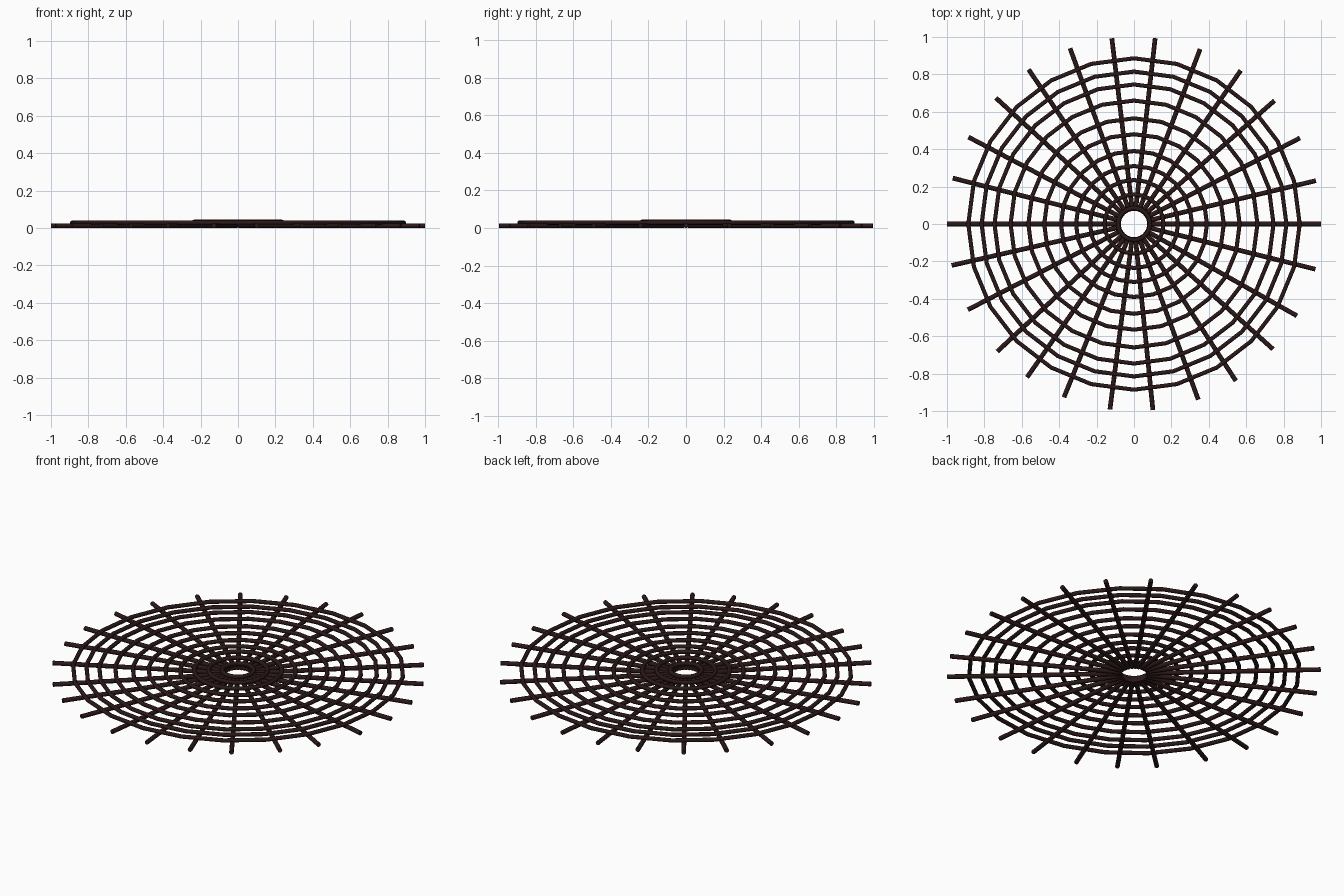
import bpy, bmesh, math
from mathutils import Matrix, Vector

if "Cube" in bpy.data.objects:
    bpy.data.objects.remove(bpy.data.objects["Cube"])

mat = bpy.data.materials.new("dark_brown")
mat.diffuse_color = (0.024, 0.009, 0.009, 1)
mat.use_nodes = True
mat.node_tree.nodes["Principled BSDF"].inputs["Base Color"].default_value = mat.diffuse_color


def finish(bm, name):
    bmesh.ops.recalc_face_normals(bm, faces=bm.faces)
    me = bpy.data.meshes.new(name)
    bm.to_mesh(me)
    bm.free()
    me.materials.append(mat)
    ob = bpy.data.objects.new(name, me)
    bpy.context.collection.objects.link(ob)
    for o in bpy.context.selected_objects:
        o.select_set(False)
    ob.select_set(True)
    bpy.context.view_layer.objects.active = ob
    bpy.ops.object.shade_smooth_by_angle(angle=math.radians(50))
    return ob


def spoke(index, degrees, inner=0.07, outer=1.0, rad=0.0125):
    bm = bmesh.new()
    m = (Matrix.Rotation(math.radians(degrees), 4, 'Z')
         @ Matrix.Translation(((inner + outer) / 2, 0, rad))
         @ Matrix.Rotation(math.pi / 2, 4, 'Y'))
    bmesh.ops.create_cone(bm, cap_ends=True, segments=12, radius1=rad,
                          radius2=rad, depth=outer - inner, matrix=m)
    finish(bm, f"spoke_{index:02d}")


def ring(index, major, z, minor=0.0115, sides=24, around=10):
    bm = bmesh.new()
    rows = []
    for i in range(sides):
        a = 2 * math.pi * i / sides
        row = []
        for j in range(around):
            b = 2 * math.pi * j / around + math.pi / 2
            r = major + minor * math.cos(b)
            row.append(bm.verts.new((r * math.cos(a), r * math.sin(a),
                                     z + minor * math.sin(b))))
        rows.append(row)
    for i in range(sides):
        p, q = rows[i], rows[(i + 1) % sides]
        for j in range(around):
            k = (j + 1) % around
            bm.faces.new((p[j], q[j], q[k], p[k]))
    finish(bm, f"ring_{index:02d}")


# radial spokes, slightly uneven like a hand-strung web
angles = [0, 13.4, 27.4, 41.3, 55.2, 69.3, 83.5, 96.8, 110, 124.3, 137.6, 152.3, 165.8,
          180, 192.8, 207.3, 223, 235.1, 248, 262.6, 275.8, 290.1, 303, 318, 330.6, 346]
for n, a in enumerate(angles):
    spoke(n, a)

# concentric rings lying on the spokes; the inner ones sit a touch higher
radii = [0.085, 0.158, 0.235, 0.31, 0.39, 0.48, 0.565, 0.66, 0.746, 0.815, 0.886]
for n, r in enumerate(radii):
    ring(n, r, 0.033 if r < 0.25 else 0.029)
